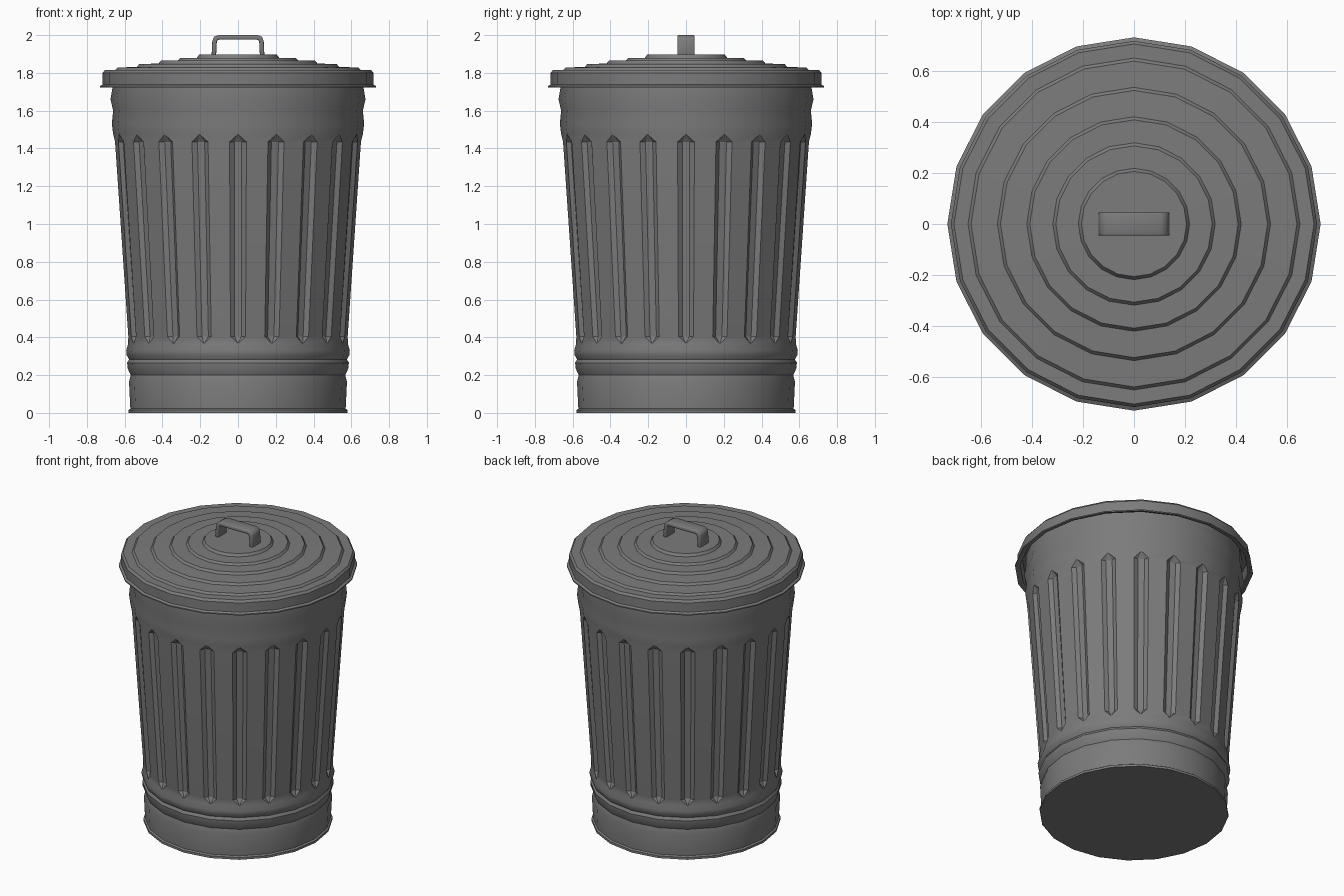
import bpy, bmesh, math
from math import radians, cos, sin, tan
from mathutils import Vector

cube = bpy.data.objects.get("Cube")
if cube:
    bpy.data.objects.remove(cube)

SIDES = 20
STEP = 2 * math.pi / SIDES

metal = bpy.data.materials.new("dark grey metal")
metal.use_nodes = True
GREY = (0.2, 0.2, 0.2, 1)
metal.diffuse_color = GREY
metal.node_tree.nodes["Principled BSDF"].inputs["Base Color"].default_value = GREY


def finish(bm, name, angle):
    """Clean the mesh, make the object and shade it."""
    bmesh.ops.remove_doubles(bm, verts=bm.verts, dist=0.0005)
    bmesh.ops.recalc_face_normals(bm, faces=bm.faces)
    mesh = bpy.data.meshes.new(name)
    bm.to_mesh(mesh)
    bm.free()
    obj = bpy.data.objects.new(name, mesh)
    obj.data.materials.append(metal)
    bpy.context.collection.objects.link(obj)
    bpy.ops.object.select_all(action='DESELECT')
    obj.select_set(True)
    bpy.context.view_layer.objects.active = obj
    bpy.ops.object.shade_smooth_by_angle(angle=radians(angle))
    return obj


def loft(bm, rings, cap_start=False, cap_end=False):
    """Join equal rings of points with quads."""
    loops = [[bm.verts.new(p) for p in ring] for ring in rings]
    for low, high in zip(loops, loops[1:]):
        for i in range(len(low)):
            j = (i + 1) % len(low)
            bm.faces.new((low[i], low[j], high[j], high[i]))
    if cap_start:
        bm.faces.new(loops[0])
    if cap_end:
        bm.faces.new(loops[-1])


def plain_ring(r, z):
    return [(r * cos(i * STEP), r * sin(i * STEP), z) for i in range(SIDES)]


def fluted_ring(r, z, fluted):
    """Ring with an inward flute at every corner; plain rings collapse it."""
    wide, narrow, depth = (0.068 * r, 0.03 * r, 0.025) if fluted else (0, 0, 0)
    points = []
    for i in range(SIDES):
        out = Vector((cos(i * STEP), sin(i * STEP), 0))
        side = Vector((-out.y, out.x, 0))
        edge = r - wide * tan(STEP / 2)
        for t, d in ((-wide, edge), (-narrow, r - depth),
                     (narrow, r - depth), (wide, edge)):
            points.append(out * d + side * t + Vector((0, 0, z)))
    return points


# Can body: foot rim, two pressed beads, flutes, swollen neck
body_profile = [
    (0.58, 0, 0), (0.58, 0.015, 0), (0.57, 0.022, 0), (0.577, 0.165, 0),
    (0.568, 0.2, 0), (0.584, 0.235, 0), (0.587, 0.265, 0), (0.577, 0.283, 0),
    (0.589, 0.305, 0), (0.592, 0.33, 0), (0.582, 0.365, 0),
    (0.587, 0.405, 1), (0.658, 1.435, 1),
    (0.661, 1.475, 0), (0.668, 1.53, 0), (0.661, 1.6, 0),
    (0.675, 1.66, 0), (0.665, 1.72, 0), (0.665, 1.8, 0)]
bm = bmesh.new()
loft(bm, [fluted_ring(*p) for p in body_profile])
bmesh.ops.remove_doubles(bm, verts=bm.verts, dist=0.0005)
bmesh.ops.holes_fill(bm, edges=[e for e in bm.edges if e.is_boundary
                               and e.verts[0].co.z < 0.01], sides=0)
finish(bm, "can_body", 28)

# Lid: hollow underside, flared lip, then stepped rings to the centre
lid_profile = [(0.69, 1.795), (0.7, 1.73), (0.72, 1.722), (0.731, 1.722),
               (0.731, 1.73), (0.717, 1.738), (0.717, 1.8), (0.705, 1.815)]
for r, low, high in ((0.65, 1.815, 1.828), (0.535, 1.832, 1.846),
                     (0.42, 1.85, 1.865), (0.318, 1.866, 1.879),
                     (0.218, 1.88, 1.897)):
    lid_profile += [(r, low), (r - 0.012, high)]
bm = bmesh.new()
loft(bm, [plain_ring(r, z) for r, z in lid_profile], True, True)
finish(bm, "lid", 28)

# Handle: bent flat strap
half = [(0.14, 1.89), (0.136, 1.97), (0.127, 1.991), (0.105, 2.0)]
path = [(-x, z) for x, z in half] + half[::-1]
bm = bmesh.new()
pairs = [[bm.verts.new((x, y, z)) for y in (-0.046, 0.046)] for x, z in path]
for a, b in zip(pairs, pairs[1:]):
    bm.faces.new((a[0], b[0], b[1], a[1]))
handle = finish(bm, "lid_handle", 40)
if handle.data.polygons[3].normal.z < 0:
    handle.data.flip_normals()
strap = handle.modifiers.new("thickness", 'SOLIDIFY')
strap.thickness = 0.024
strap.offset = -1
strap.use_even_offset = True
soften = handle.modifiers.new("soft_edges", 'BEVEL')
soften.width = 0.006
soften.segments = 2
soften.limit_method = 'ANGLE'
soften.angle_limit = radians(50)
